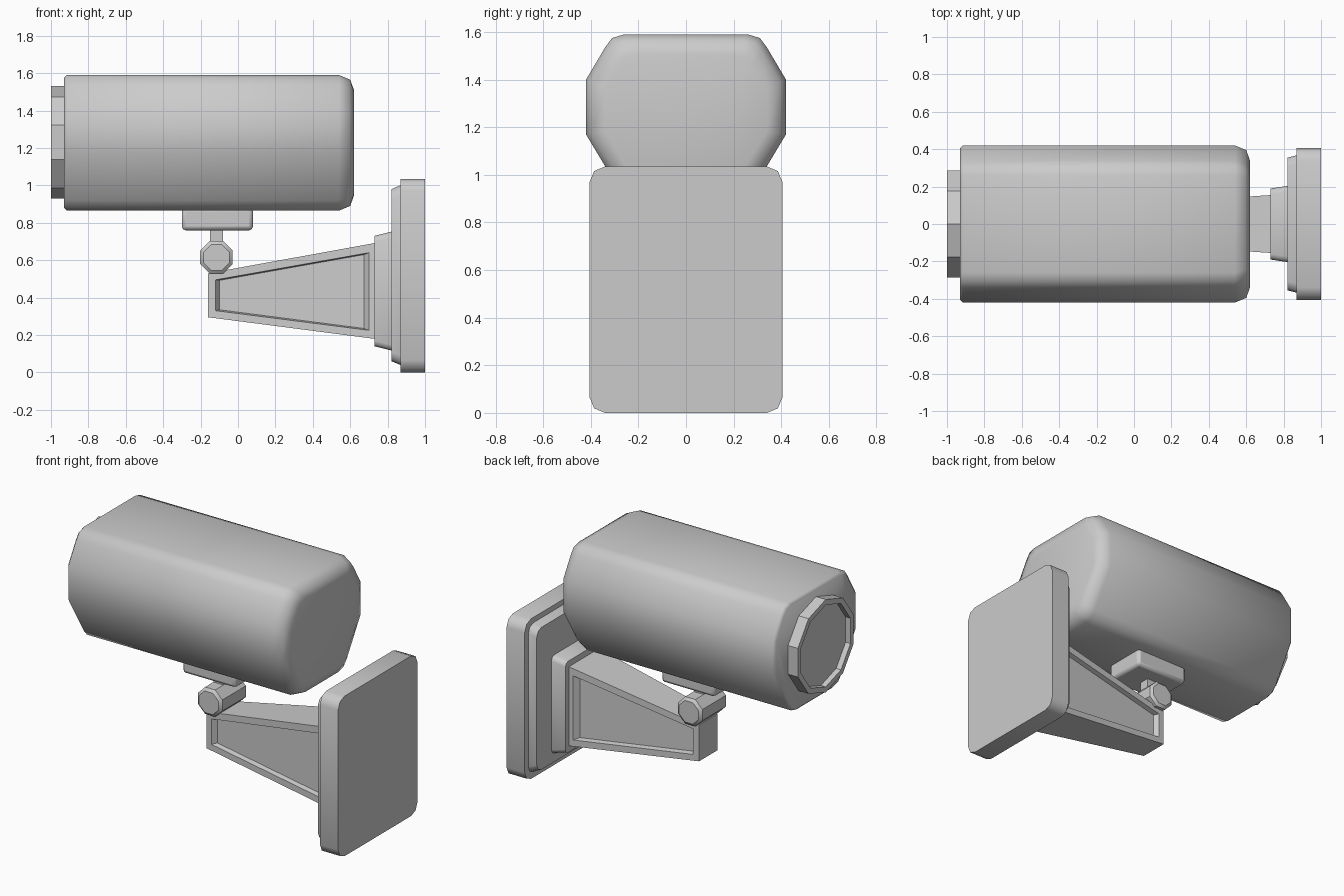
import bpy, bmesh, math
from mathutils import Vector

if "Cube" in bpy.data.objects:
    bpy.data.objects.remove(bpy.data.objects["Cube"])

grey = bpy.data.materials.new("light grey")
grey.diffuse_color = (0.6, 0.6, 0.6, 1)
grey.use_nodes = True
grey.node_tree.nodes["Principled BSDF"].inputs["Base Color"].default_value = grey.diffuse_color


def finish(name, bm, bevel=0.0, segments=2, angle=35):
    bmesh.ops.recalc_face_normals(bm, faces=bm.faces)
    me = bpy.data.meshes.new(name)
    bm.to_mesh(me)
    bm.free()
    ob = bpy.data.objects.new(name, me)
    bpy.context.collection.objects.link(ob)
    me.materials.append(grey)
    bpy.context.view_layer.objects.active = ob
    ob.select_set(True)
    if bevel:
        mod = ob.modifiers.new("Bevel", 'BEVEL')
        mod.width, mod.segments = bevel, segments
        mod.limit_method, mod.angle_limit = 'ANGLE', math.radians(30)
    bpy.ops.object.shade_smooth_by_angle(angle=math.radians(angle))
    ob.select_set(False)
    return ob


def loft(rings):
    """Skin between equal-length rings of points and cap both ends."""
    bm = bmesh.new()
    rows = [[bm.verts.new(p) for p in r] for r in rings]
    n = len(rows[0])
    for a, b in zip(rows, rows[1:]):
        for i in range(n):
            bm.faces.new((a[i], a[(i + 1) % n], b[(i + 1) % n], b[i]))
    bm.faces.new(rows[0])
    bm.faces.new(rows[-1])
    return bm


def rounded_rect(x, half_y, z0, z1, r):
    """Rectangle across x with two-segment rounded corners."""
    pts = []
    for sy, zc, start in ((1, z1 - r, 0), (-1, z1 - r, 90), (-1, z0 + r, 180), (1, z0 + r, 270)):
        for k in range(3):
            t = math.radians(start + 45 * k)
            pts.append((x, sy * (half_y - r) + r * math.cos(t), zc + r * math.sin(t)))
    return pts


def circle(x, r, n=10, zc=1.23):
    return [(x, r * math.sin(2 * math.pi * i / n), zc + r * math.cos(2 * math.pi * i / n)) for i in range(n)]


# camera housing: constant profile, rounded at the rear
half = [(0.26, 1.59), (0.31, 1.575), (0.34, 1.535), (0.42, 1.40), (0.42, 1.17),
        (0.27, 0.92), (0.235, 0.88), (0.18, 0.865)]
profile = half + [(-y, z) for y, z in reversed(half)]


def housing_ring(x, inset):
    return [(x, y * (1 - inset / 0.42), 1.2275 + (z - 1.2275) * (1 - inset / 0.3625)) for y, z in profile]


finish("housing", loft([housing_ring(x, d) for x, d in
       ((-0.93, 0.015), (-0.915, 0), (0.54, 0), (0.60, 0.025), (0.62, 0.08))]), angle=50)

# lens rim with recessed glass
finish("lens_rim", loft([circle(-0.90, 0.30), circle(-1.0, 0.30), circle(-1.0, 0.265), circle(-0.965, 0.265)]))


def box(name, x0, x1, hy, z0, z1, bevel):
    ring = lambda z: [(x0, -hy, z), (x1, -hy, z), (x1, hy, z), (x0, hy, z)]
    return finish(name, loft([ring(z0), ring(z1)]), bevel)


# mounting foot and post
box("mounting_foot", -0.30, 0.08, 0.14, 0.76, 0.88, 0.02)
box("pivot_post", -0.15, -0.08, 0.035, 0.66, 0.78, 0)


# octagonal pivot with chamfered ends
def octagon(y, r):
    return [(-0.115 + r * math.cos(math.radians(22.5 + 45 * i)), y,
             0.615 + r * math.sin(math.radians(22.5 + 45 * i))) for i in range(8)]


finish("pivot", loft([octagon(-0.135, 0.075), octagon(-0.12, 0.094), octagon(0.12, 0.094), octagon(0.135, 0.075)]))

# tapered arm with a recessed panel on each side
outer = [(-0.16, 0.295), (0.75, 0.177), (0.75, 0.695), (-0.16, 0.53)]
panel = [(-0.12, 0.33), (0.70, 0.225), (0.70, 0.64), (-0.12, 0.495)]
floor = [(-0.10, 0.335), (0.675, 0.235), (0.675, 0.63), (-0.10, 0.492)]


def arm_ring(pts, side, depth):
    return [(x, side * (0.095 + 0.067 * (x + 0.16) - depth), z) for x, z in pts]


finish("arm", loft([arm_ring(floor, -1, 0.03), arm_ring(panel, -1, 0), arm_ring(outer, -1, 0),
                    arm_ring(outer, 1, 0), arm_ring(panel, 1, 0), arm_ring(floor, 1, 0.03)]))

# stepped wall mount
for name, x0, x1, y0, y1, lo0, lo1, hi0, hi1, r in (
        ("inner_step", 0.73, 0.83, 0.19, 0.205, 0.14, 0.115, 0.73, 0.755, 0.03),
        ("middle_step", 0.82, 0.88, 0.355, 0.37, 0.06, 0.035, 0.98, 1.005, 0.05),
        ("wall_plate", 0.87, 1.0, 0.405, 0.405, 0.0, 0.0, 1.035, 1.035, 0.065)):
    finish(name, loft([rounded_rect(x0, y0, lo0, hi0, r), rounded_rect(x1, y1, lo1, hi1, r)]), angle=50)
